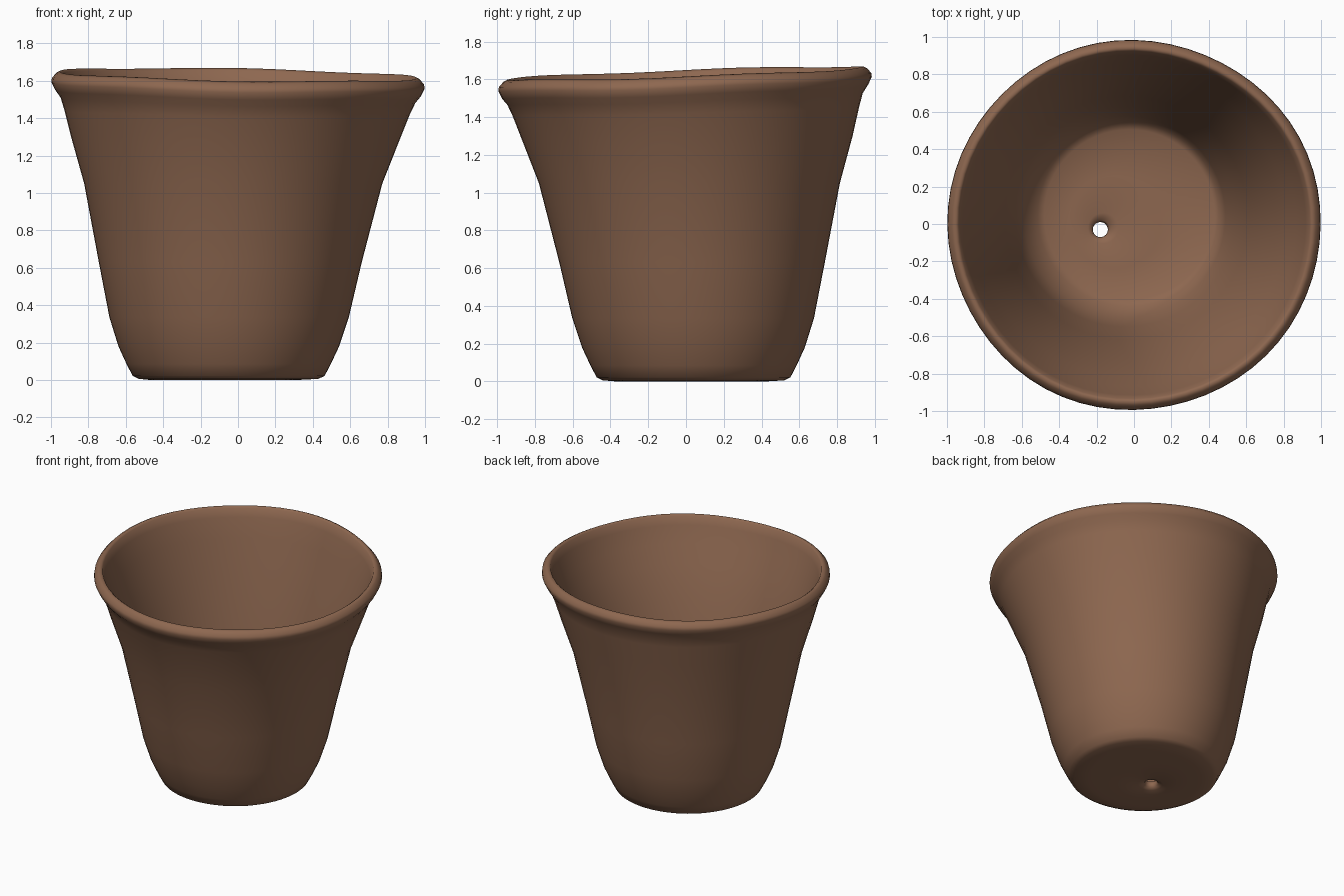
import bpy, bmesh, math

if "Cube" in bpy.data.objects:
    bpy.data.objects.remove(bpy.data.objects["Cube"])

SEG = 64
WALL = 0.052
HOLE_X, HOLE_Y, HOLE_R = -0.18, -0.03, 0.04

# Half profiles as (radius, height)
outside = [(0.48, 0.006), (0.513, 0.022), (0.546, 0.085), (0.59, 0.18), (0.64, 0.335),
           (0.703, 0.63), (0.797, 1.05), (0.878, 1.29), (0.923, 1.43), (0.948, 1.495)]
rim = [(0.978, 1.535), (0.998, 1.575), (0.995, 1.597), (0.972, 1.622),
       (0.953, 1.632), (0.938, 1.62), (0.918, 1.56)]
floor_edge = [(0.49, 0.105), (0.455, 0.082)]
# Discs as (share of the way to the hole, height)
underside = [(0.2, 0.0), (0.6, 0.004), (0.9, 0.01), (0.98, 0.024), (1.0, 0.045)]
floor = [(0.5, 0.079), (0.9, 0.075), (0.98, 0.066)]


def wall_ring(r, z):
    """Centre drifts from the offset foot to the middle at the rim."""
    drift = max(0.0, 1 - (z / 1.5) ** 2)
    tilt = min(1.0, max(0.0, (z - 1.0) / 0.53)) ** 2
    return -0.05 * drift, 0.045 * drift - 0.005, r, z, tilt


def disc_ring(edge, share, z):
    """Blend an edge ring towards the off-centre drain hole."""
    target = (HOLE_X, HOLE_Y, HOLE_R)
    cx, cy, r = (e + (t - e) * share for e, t in zip(edge, target))
    return cx, cy, r, z, 0.0


def ring_verts(bm, cx, cy, r, z, tilt):
    verts = []
    for i in range(SEG):
        a = 2 * math.pi * i / SEG
        rr = r * (1 + tilt * 0.006 * math.sin(4 * a) * math.sin(a + 0.6))
        x = cx + rr * math.cos(a)
        y = cy + rr * (1 - 0.009 * tilt) * math.sin(a)
        dz = tilt * (-0.018 * x + 0.034 * y + 0.004 * math.sin(5 * a))
        verts.append(bm.verts.new((x, y, z + dz)))
    return verts


# Ring order: hole, underside, outside, rim, inside, floor, back to the hole
inside = [(r - WALL, z) for r, z in reversed(outside[3:-1])]
walls = [wall_ring(r, z) for r, z in outside + rim + inside]
edges = [(-0.025, 0.05, r, z, 0.0) for r, z in floor_edge]
below = [disc_ring(walls[0][:3], s, z) for s, z in reversed(underside)]
above = [disc_ring(edges[-1][:3], s, z) for s, z in floor]

# Pot: closed loft with a gently uneven, tilted rim
bm = bmesh.new()
loops = [ring_verts(bm, *ring) for ring in below + walls + edges + above]
for k, lower in enumerate(loops):
    upper = loops[(k + 1) % len(loops)]
    for i in range(SEG):
        j = (i + 1) % SEG
        bm.faces.new((lower[i], lower[j], upper[j], upper[i]))
bmesh.ops.recalc_face_normals(bm, faces=bm.faces)
for face in bm.faces:
    face.smooth = True

mesh = bpy.data.meshes.new("flower_pot")
bm.to_mesh(mesh)
bm.free()

clay = bpy.data.materials.new("brown clay")
clay.diffuse_color = (0.27, 0.137, 0.08, 1)
clay.use_nodes = True
clay.node_tree.nodes["Principled BSDF"].inputs["Base Color"].default_value = clay.diffuse_color
mesh.materials.append(clay)

pot = bpy.data.objects.new("flower_pot", mesh)
bpy.context.collection.objects.link(pot)
